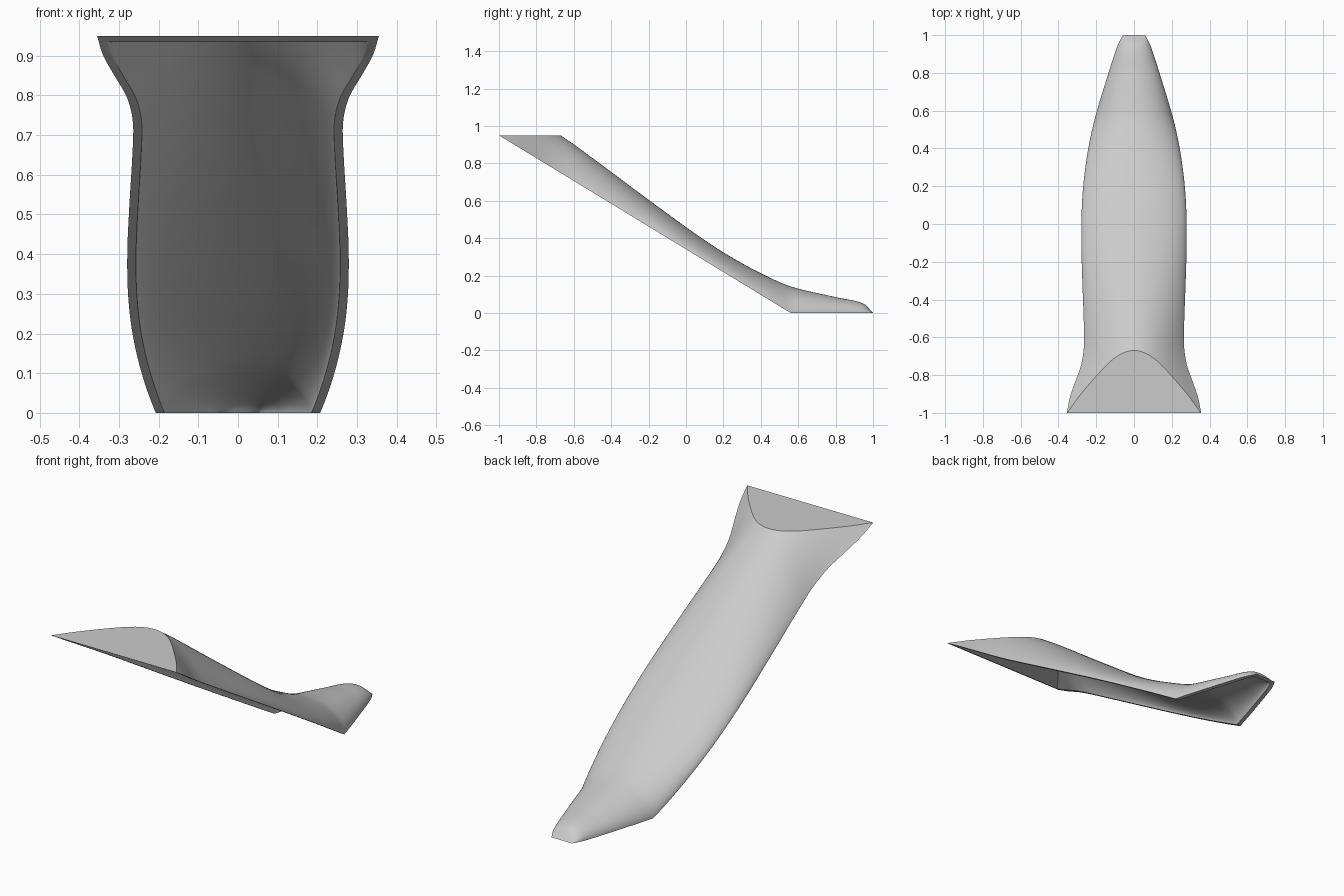
import bpy
import bmesh
import math

cube = bpy.data.objects.get("Cube")
if cube:
    bpy.data.objects.remove(cube, do_unlink=True)

TOP = 0.95        # height of the flat top
KINK = 0.56       # where the slanted opening meets the ground
WALL = 0.022

# Stations along the spine: y, half width, crown height, roundness exponent
STATIONS = [
    (-1.0, .355, 1.2, 1.12),
    (-.92, .34, 1.138, 1.1),
    (-.84, .313, 1.077, 1.07),
    (-.75, .281, 1.01, 1.02),
    (-.67, .267, .95, .97),
    (-.59, .264, .895, .9),
    (-.26, .275, .65, .7),
    (-.1, .279, .532, .63),
    (.07, .277, .41, .6),
    (.23, .266, .306, .58),
    (.4, .242, .213, .56),
    (.56, .207, .142, .55),
    (.8, .135, .085, .52),
    (.95, .085, .05, .5),
    (1.0, .058, 0, .5),
]


def slope(i, k):
    a, b = STATIONS[max(i - 1, 0)], STATIONS[min(i + 1, len(STATIONS) - 1)]
    return (b[k] - a[k]) / (b[0] - a[0])


def sample(y, k):
    """Smooth interpolation of column k at y."""
    i = 0
    while i < len(STATIONS) - 2 and y > STATIONS[i + 1][0]:
        i += 1
    a, b = STATIONS[i], STATIONS[i + 1]
    d = b[0] - a[0]
    t = (y - a[0]) / d
    s = t * t * (3 - 2 * t)
    m = t * (1 - t) * d * (slope(i, k) * (1 - t) - slope(i + 1, k) * t)
    return a[k] + (b[k] - a[k]) * s + m


def rim_height(y):
    return max(0.0, TOP * (KINK - y) / (KINK + 1))


def add_skin(bm, inset, top, across=48):
    """Arched skin lofted along y with a flat top; returns its open rim loop."""
    start = KINK - top / TOP * (KINK + 1)
    end = 1 - inset
    ys = [start + (KINK - start) * i / 60 for i in range(60)]
    ys += [KINK + (end - KINK) * math.sin(math.pi / 2 * i / 28) for i in range(29)]
    rows = []
    for y in ys:
        w = sample(y, 1) - inset
        rim = rim_height(y)
        h = max(0.0, sample(y, 2) - rim - inset * 1.15)
        if y == ys[-1]:
            h = 0.0
        q = sample(y, 3)
        row = []
        for j in range(across + 1):
            u = -math.cos(math.pi * j / across)
            row.append(bm.verts.new((w * u, y, rim + h * max(0.0, 1 - u * u) ** q)))
        rows.append(row)
    loop = [r[0] for r in rows] + rows[-1][1:-1] + [r[-1] for r in reversed(rows)]
    faces = [bm.faces.new((a[j], a[j + 1], b[j + 1], b[j]))
             for a, b in zip(rows, rows[1:]) for j in range(across)]
    geom = {e for f in faces for e in f.edges} | {v for r in rows for v in r} | set(faces)
    bmesh.ops.bisect_plane(bm, geom=list(geom), dist=1e-5, plane_co=(0, 0, top),
                           plane_no=(0, 0, 1), clear_outer=True)
    edge = [v for v in bm.verts if abs(v.co.z - top) < 1e-4]
    edge.sort(key=lambda v: v.co.x)
    bm.faces.new(edge)
    return loop


# Inner and outer skins, joined by a flat rim
bm = bmesh.new()
inner = add_skin(bm, WALL, TOP - 0.015)
outer = add_skin(bm, 0.0, TOP)
for i in range(len(outer)):
    bm.faces.new((outer[i - 1], outer[i], inner[i], inner[i - 1]))
bmesh.ops.recalc_face_normals(bm, faces=bm.faces[:])

mesh = bpy.data.meshes.new("curved_shell")
bm.to_mesh(mesh)
bm.free()
shell = bpy.data.objects.new("curved_shell", mesh)
bpy.context.collection.objects.link(shell)

grey = bpy.data.materials.new("light_grey")
grey.use_nodes = True
colour = (0.6, 0.6, 0.6, 1)
grey.diffuse_color = colour
grey.node_tree.nodes["Principled BSDF"].inputs["Base Color"].default_value = colour
mesh.materials.append(grey)

bpy.ops.object.select_all(action='DESELECT')
shell.select_set(True)
bpy.context.view_layer.objects.active = shell
bpy.ops.object.shade_smooth_by_angle(angle=math.radians(32))
